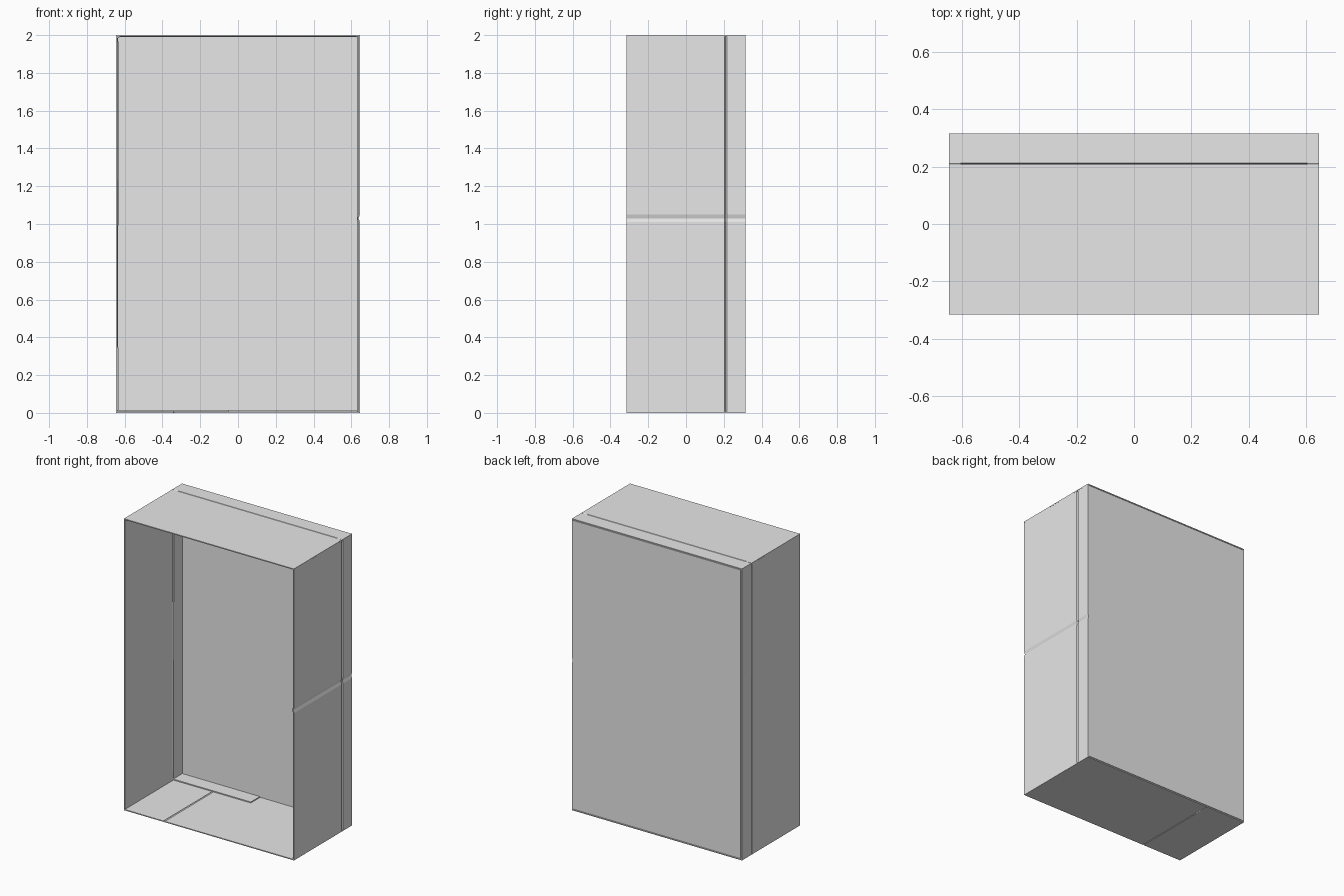
import bpy
import bmesh
from mathutils import Vector

cube = bpy.data.objects.get("Cube")
if cube:
    bpy.data.objects.remove(cube, do_unlink=True)

W, D, H = 0.645, 0.315, 2.0   # half width, half depth, height
T = 0.007                     # sheet thickness
SEAM = 0.21                   # depth at which the rear band begins

grey = bpy.data.materials.new("light grey")
grey.use_nodes = True
grey.diffuse_color = (0.8, 0.8, 0.8, 1)
grey.node_tree.nodes["Principled BSDF"].inputs["Base Color"].default_value = (0.8, 0.8, 0.8, 1)

X, Y, Z = Vector((1, 0, 0)), Vector((0, 1, 0)), Vector((0, 0, 1))


def sheet(name, origin, u, v, u_range, v_range, grooves=()):
    """Thin sheet facing u x v, pressed in along each groove:
    (axis, position, half width, depth, start, end)."""
    cuts = [set(u_range), set(v_range)]
    for axis, pos, half, depth, start, end in grooves:
        cuts[axis].update((pos - half, pos, pos + half))
        cuts[1 - axis].update((start, end))
    us, vs = sorted(cuts[0]), sorted(cuts[1])
    out = u.cross(v)

    def press(p):
        found = [depth for axis, pos, half, depth, start, end in grooves
                 if abs(p[axis] - pos) < half * 0.5 and start <= p[1 - axis] <= end]
        return max(found, default=0)

    bm = bmesh.new()
    rows = [[bm.verts.new(origin + u * a + v * b - out * press((a, b))) for a in us] for b in vs]
    for low, high in zip(rows, rows[1:]):
        for i in range(len(us) - 1):
            bm.faces.new((low[i], low[i + 1], high[i + 1], high[i]))
    mesh = bpy.data.meshes.new(name)
    bm.to_mesh(mesh)
    bm.free()
    mesh.materials.append(grey)
    obj = bpy.data.objects.new(name, mesh)
    bpy.context.collection.objects.link(obj)
    solid = obj.modifiers.new("thickness", "SOLIDIFY")
    solid.thickness = T
    solid.offset = -1
    return obj


# Side walls: one creased across the middle, one with a short slit
sheet("left_wall", X * W, Y, Z, (-D, D), (T, H - T),
      [(0, SEAM, 0.007, 0.008, T, H - T), (1, 1.03, 0.02, 0.006, -D, D)])
sheet("right_wall", X * -W, -Y, Z, (-D, D), (T, H - T),
      [(0, -SEAM, 0.003, 0.005, 1.23, 1.96)])

# Top and bottom sheets
sheet("top_panel", Z * H, X, Y, (-W, W), (-D, D),
      [(1, SEAM, 0.003, 0.004, -W + 0.04, W - 0.04)])
sheet("bottom_panel", Vector(), -X, Y, (-W, W), (-D, D),
      [(0, 0.34, 0.003, 0.004, -D, SEAM)])

# Back panel, set just inside the walls
sheet("back_panel", Y * D, -X, Z, (-W + 0.009, W - 0.009), (0.01, H - 0.01))

# Folded flap lying on the floor by the back
sheet("floor_flap", Z * (2 * T + 0.001), X, Y, (-W + T, -0.05), (SEAM, D - T))
